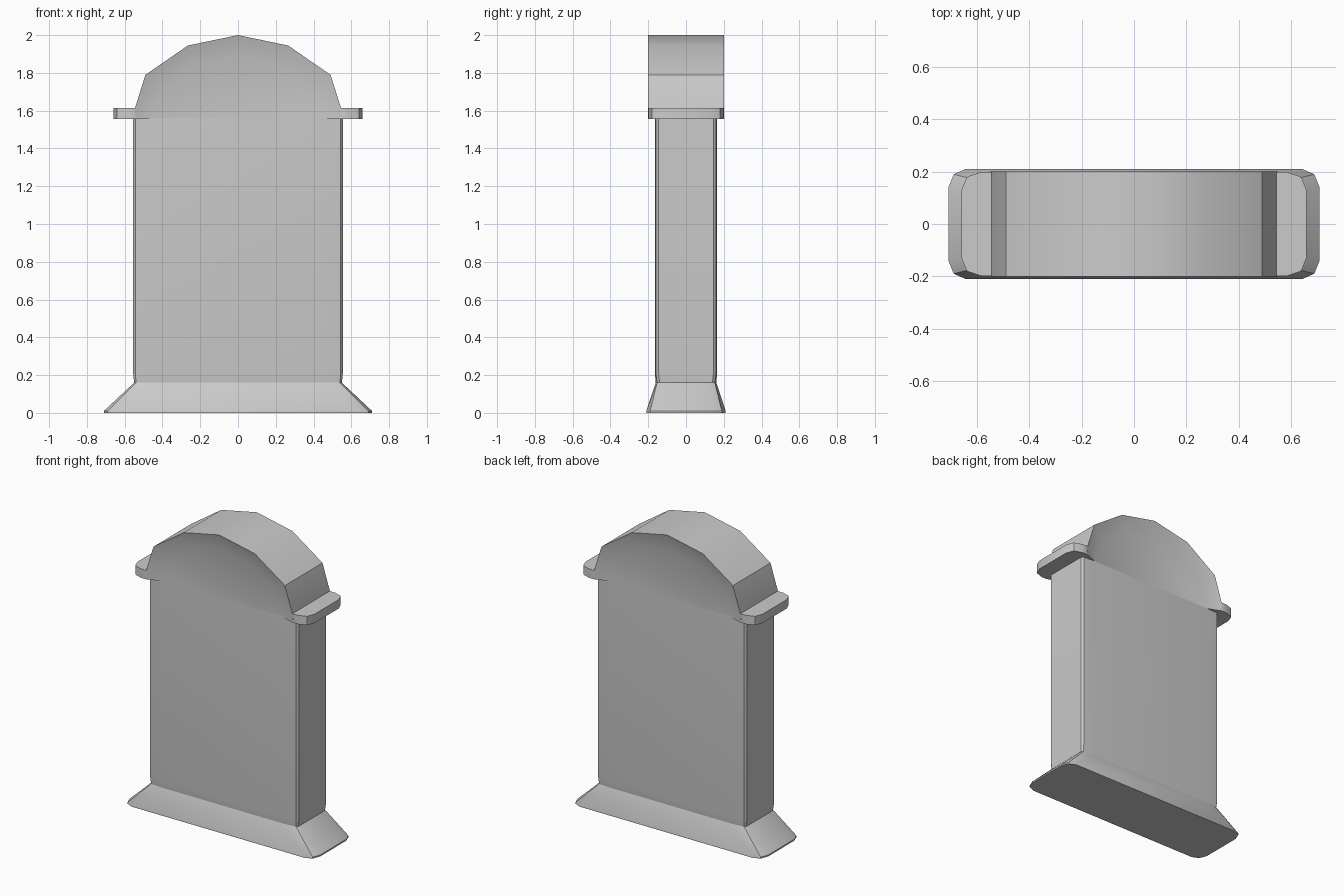
import bpy, bmesh, math

if "Cube" in bpy.data.objects:
    bpy.data.objects.remove(bpy.data.objects["Cube"])


def loft(name, loops, closed=True, cap_start=False, cap_end=False):
    """Bridge successive point loops with quads and optionally cap the ends."""
    bm = bmesh.new()
    rings = [[bm.verts.new(p) for p in loop] for loop in loops]
    n = len(rings[0])
    for a, b in zip(rings, rings[1:]):
        for i in range(n if closed else n - 1):
            j = (i + 1) % n
            bm.faces.new((a[i], a[j], b[j], b[i]))
    if cap_start:
        bm.faces.new(rings[0])
    if cap_end:
        bm.faces.new(rings[-1])
    bmesh.ops.recalc_face_normals(bm, faces=bm.faces[:])
    mesh = bpy.data.meshes.new(name)
    bm.to_mesh(mesh)
    bm.free()
    ob = bpy.data.objects.new(name, mesh)
    bpy.context.collection.objects.link(ob)
    bpy.ops.object.select_all(action='DESELECT')
    ob.select_set(True)
    bpy.context.view_layer.objects.active = ob
    bpy.ops.object.shade_smooth_by_angle(angle=math.radians(30))
    return ob


def ring(quarter, z):
    """Mirror a corner outline (side to front) into a full horizontal loop."""
    q = list(quarter)
    pts = q + [(-x, y) for x, y in reversed(q)]
    pts += [(-x, -y) for x, y in q] + [(x, -y) for x, y in reversed(q)]
    return [(x, y, z) for x, y in pts]


def arch(half, y):
    """Mirror half of an arch, listed from its foot to its crown."""
    pts = half + [(-x, z) for x, z in reversed(half[:-1])]
    return [(x, y, z) for x, z in pts]


# flared foot and upright slab
foot = [(0.71, 0.14), (0.69, 0.19), (0.645, 0.21)]
neck = [(0.55, 0.14), (0.54, 0.153), (0.46, 0.16)]
body = [(0.555, 0.145), (0.543, 0.16), (0.46, 0.165)]
loft("foot", [ring(foot, 0), ring(foot, 0.01), ring(neck, 0.16)], cap_start=True)
loft("upright_slab", [ring(neck, 0.16), ring(body, 0.21), ring(body, 1.56)])

# arched top with its rim sloping in to the flat panel
outer = [(0.55, 1.555), (0.545, 1.615), (0.49, 1.79), (0.265, 1.945), (0, 2.0)]
inner = [(0.45, 1.555), (0.445, 1.60), (0.40, 1.72), (0.22, 1.845), (0, 1.885)]
loft("arched_top", [arch(inner, -0.165), arch(outer, -0.2),
                    arch(outer, 0.2), arch(inner, 0.165)],
     closed=False, cap_start=True, cap_end=True)

# shoulder ledges on both sides
ledge = [(0.455, 0.163), (0.545, 0.199), (0.585, 0.199), (0.64, 0.18), (0.66, 0.13)]
outline = ledge + [(x, -y) for x, y in reversed(ledge)]
for side, s in (("left", -1), ("right", 1)):
    loft(side + "_ledge", [[(s * x, y, z) for x, y in outline] for z in (1.555, 1.615)],
         cap_start=True, cap_end=True)
